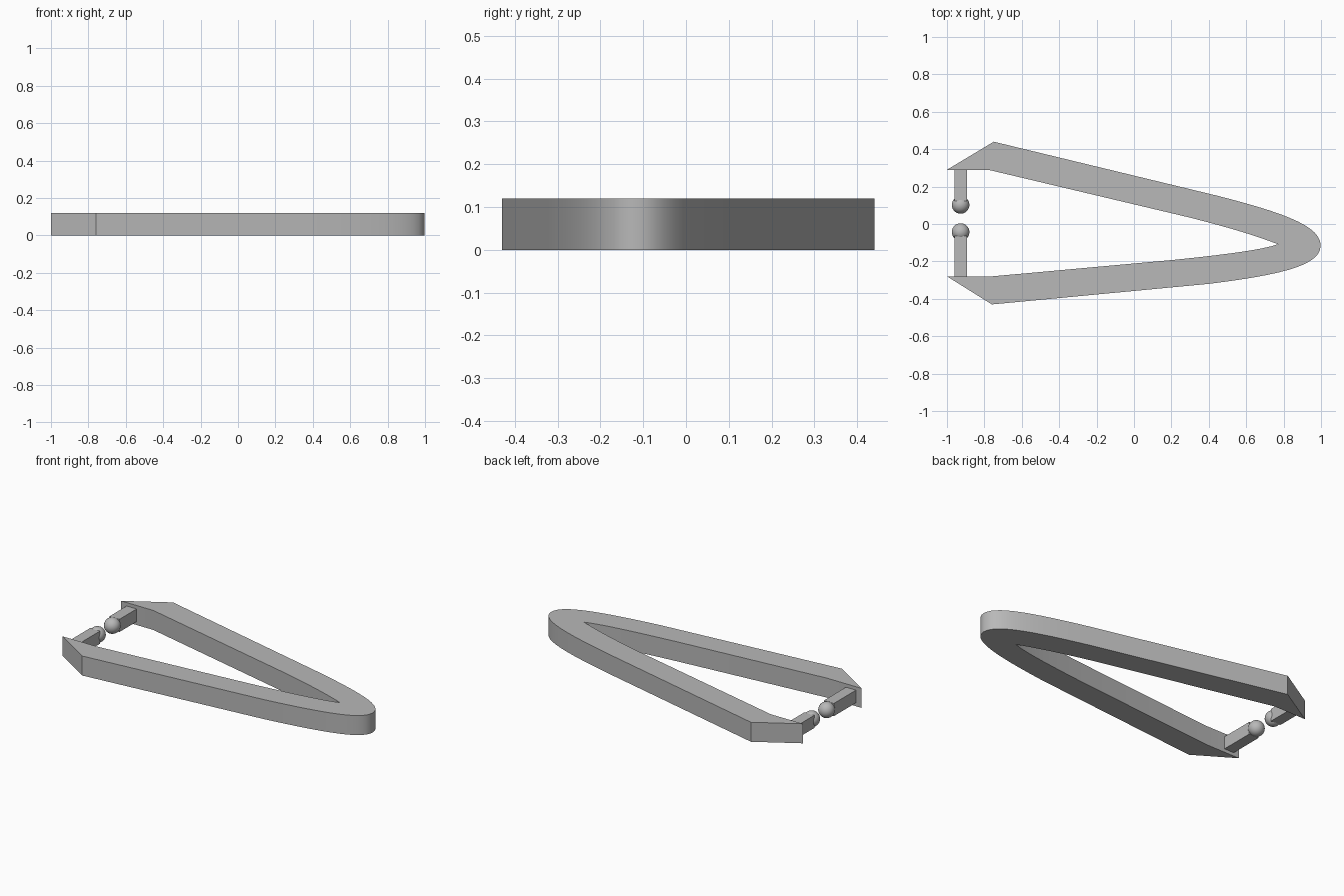
import bpy
import bmesh
from mathutils import Vector
from mathutils.geometry import interpolate_bezier

old = bpy.data.objects.get("Cube")
if old:
    bpy.data.objects.remove(old)

THICK = 0.12
grey = bpy.data.materials.new("plain grey")
grey.use_nodes = True
GREY = (0.48, 0.48, 0.48, 1)
grey.diffuse_color = GREY
grey.node_tree.nodes["Principled BSDF"].inputs["Base Color"].default_value = GREY


def finish(name, bm):
    bmesh.ops.recalc_face_normals(bm, faces=bm.faces)
    mesh = bpy.data.meshes.new(name)
    bm.to_mesh(mesh)
    bm.free()
    mesh.materials.append(grey)
    ob = bpy.data.objects.new(name, mesh)
    bpy.context.collection.objects.link(ob)
    bpy.ops.object.select_all(action='DESELECT')
    ob.select_set(True)
    bpy.context.view_layer.objects.active = ob
    bpy.ops.object.shade_smooth_by_angle()
    return ob


def arc(a, b, c, d, steps):
    pts = interpolate_bezier(*[Vector((*p, 0)) for p in (a, b, c, d)], steps)
    return [(p.x, p.y) for p in pts]


# V-shaped body: outer edge with rounded nose, then the inner edge back
nose = (0.998, -0.115)
crotch = (0.77, -0.108)
outline = [(-1, 0.29), (-0.75, 0.44)]
outline += arc((0.45, 0.15), (0.8, 0.06), (0.998, -0.01), nose, 14)
outline += arc(nose, (0.998, -0.22), (0.8, -0.27), (0.4, -0.32), 14)[1:]
outline += [(-0.76, -0.43), (-1, -0.28), (-0.76, -0.28)]
outline += arc((0.2, -0.193), (0.5, -0.163), (0.7, -0.135), crotch, 8)
outline += arc(crotch, (0.7, -0.083), (0.6, -0.042), (0.3, 0.034), 8)[1:]
outline += [(-0.78, 0.29)]

bm = bmesh.new()
base = bm.faces.new([bm.verts.new((x, y, 0)) for x, y in outline])
top = bmesh.ops.extrude_face_region(bm, geom=[base], use_keep_orig=True)
bmesh.ops.translate(bm, vec=(0, 0, THICK),
                    verts=[v for v in top["geom"] if isinstance(v, bmesh.types.BMVert)])
finish("v_shaped_body", bm)

# Square prongs pointing inward, each with a ball at its end
PX = -0.927
for side, root, end, ball in (("back", 0.3, 0.123, 0.102),
                              ("front", -0.29, -0.065, -0.043)):
    bm = bmesh.new()
    bmesh.ops.create_cube(bm, size=1)
    bmesh.ops.scale(bm, vec=(0.068, abs(root - end), 0.078), verts=bm.verts)
    bmesh.ops.translate(bm, vec=(PX, (root + end) / 2, THICK / 2), verts=bm.verts)
    finish(side + "_prong", bm)

    bm = bmesh.new()
    bmesh.ops.create_uvsphere(bm, u_segments=32, v_segments=16, radius=0.047)
    bmesh.ops.translate(bm, vec=(PX, ball, THICK / 2), verts=bm.verts)
    finish(side + "_ball", bm)
